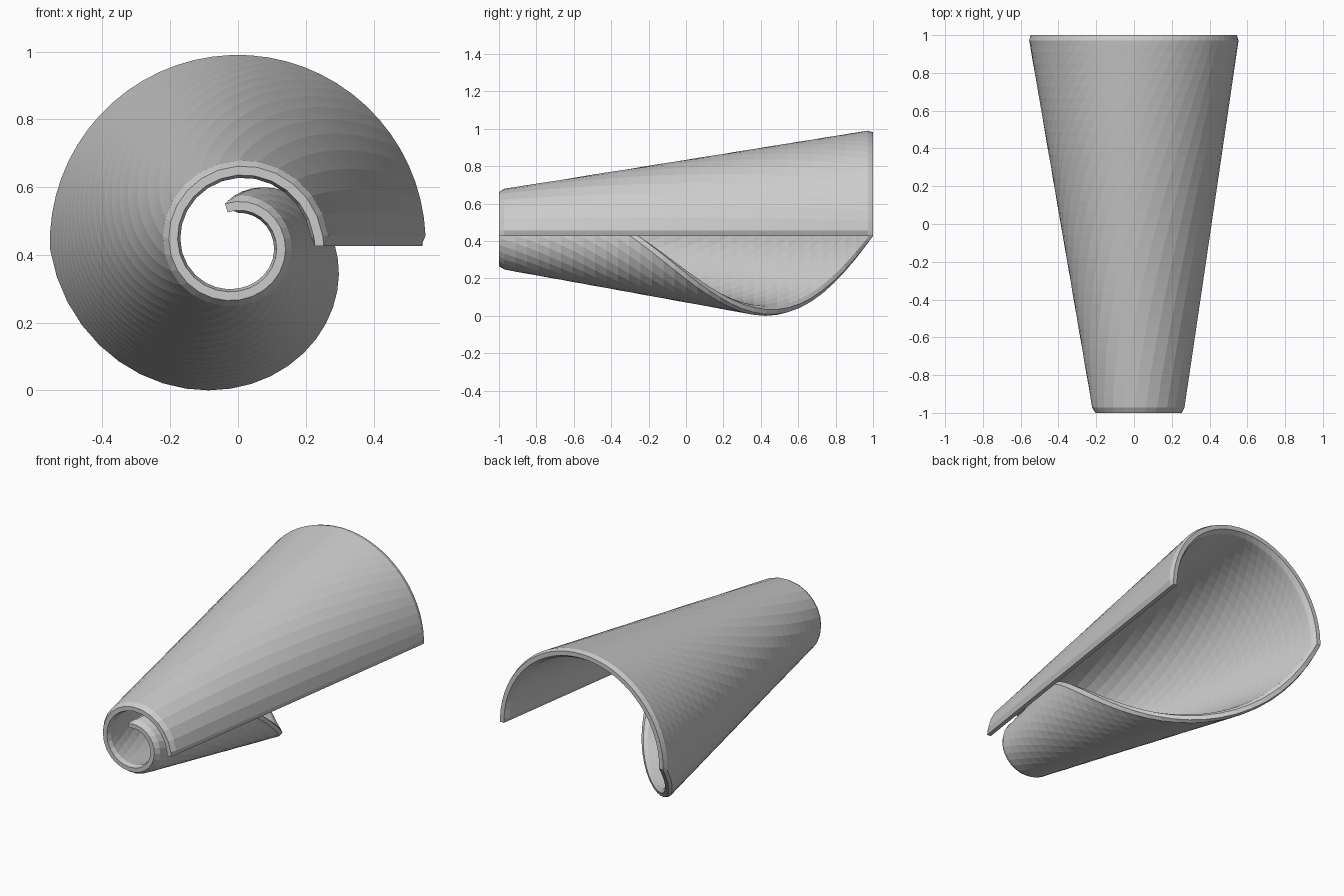
import bpy, bmesh
from math import radians, degrees, sin, cos

if "Cube" in bpy.data.objects:
    bpy.data.objects.remove(bpy.data.objects["Cube"])

NU, NV = 32, 32            # faces around the roll / along its length
CHAMFER, HALF, RIM = 0.028, 0.026, 0.013
CENTRE_Z = 0.425
# mid-sheet radius at the narrow end and its growth along y, per quarter turn
RADIUS = [0.24, 0.222, 0.19, 0.147, 0.127, 0.118, 0.112]
FLARE = [0.146, 0.16, 0.172, 0.182, 0.19, 0.2, 0.21]


def smooth_lookup(table, t):
    """Catmull-Rom interpolation through evenly spaced values."""
    i = max(0, min(int(t), len(table) - 2))
    f = t - i
    p1, p2 = table[i], table[i + 1]
    p0 = table[i - 1] if i else 2 * p1 - p2
    p3 = table[i + 2] if i + 2 < len(table) else 2 * p2 - p1
    return 0.5 * (2 * p1 + (p2 - p0) * f + (2 * p0 - 5 * p1 + 4 * p2 - p3) * f ** 2
                  + (3 * p1 - p0 - 3 * p2 + p3) * f ** 3)


def radius(phi, y):
    t = max(0.0, degrees(phi) / 90)
    return smooth_lookup(RADIUS, t) + smooth_lookup(FLARE, t) * (y + 1)


def row_angles(y):
    """Angles across the sheet at y, with a narrow chamfer strip at both ends."""
    end = radians(180 + (1 - y) * 143.5)
    a = CHAMFER / radius(0, y)
    b = end - CHAMFER / radius(end, y)
    return [0] + [a + (b - a) * i / NU for i in range(NU + 1)] + [end]


ys = [-1] + [-1 + CHAMFER + (2 - 2 * CHAMFER) * j / NV for j in range(NV + 1)] + [1]
bm = bmesh.new()


def skin(side):
    """Grid of vertices for the outer (+1) or inner (-1) face of the sheet."""
    grid = []
    for j, y in enumerate(ys):
        row = []
        for i, phi in enumerate(row_angles(y)):
            edge = i in (0, NU + 2) or j in (0, NV + 2)
            r = radius(phi, y) + side * (RIM if edge else HALF)
            row.append(bm.verts.new((r * cos(phi), y, CENTRE_Z + r * sin(phi))))
        grid.append(row)
    return grid


def border(g):
    return (g[0] + [r[-1] for r in g[1:]] + g[-1][-2::-1] + [r[0] for r in g[-2:0:-1]])


# rolled sheet: two skins joined by a rim
outer, inner = skin(1), skin(-1)
for g in (outer, inner):
    for j in range(NV + 2):
        for i in range(NU + 2):
            bm.faces.new((g[j][i], g[j][i + 1], g[j + 1][i + 1], g[j + 1][i]))
bo, bi = border(outer), border(inner)
for k in range(len(bo)):
    n = (k + 1) % len(bo)
    bm.faces.new((bo[k], bo[n], bi[n], bi[k]))
bmesh.ops.recalc_face_normals(bm, faces=bm.faces)

# rest on the ground
low = min(v.co.z for v in bm.verts)
bmesh.ops.translate(bm, verts=bm.verts, vec=(0, 0, -low))
mesh = bpy.data.meshes.new("rolled_cone_sheet")
bm.to_mesh(mesh)
bm.free()
bpy.context.collection.objects.link(bpy.data.objects.new("rolled_cone_sheet", mesh))
